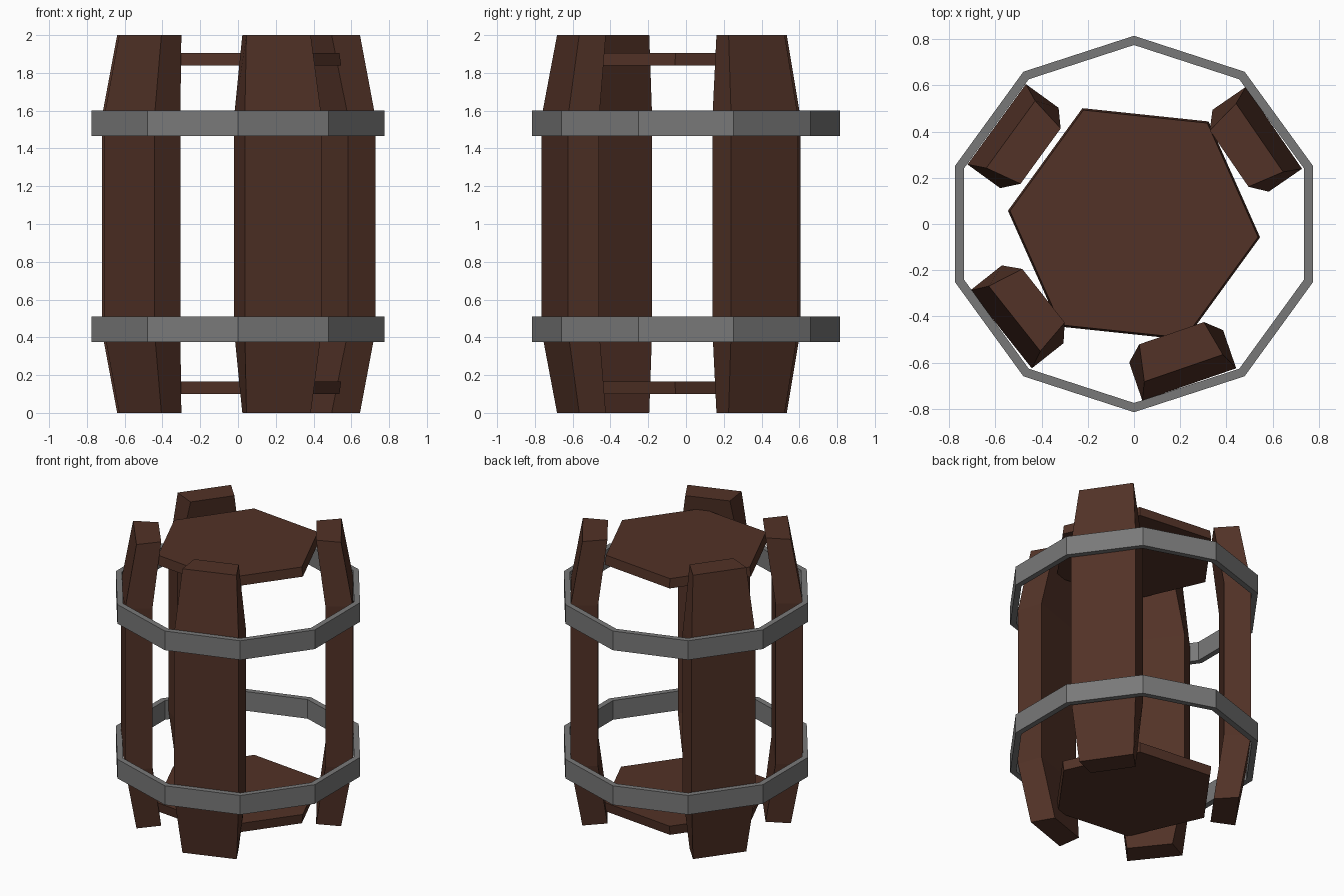
import bpy, bmesh, math

if "Cube" in bpy.data.objects:
    bpy.data.objects.remove(bpy.data.objects["Cube"])


def material(name, rgb):
    m = bpy.data.materials.new(name)
    m.diffuse_color = (*rgb, 1)
    m.use_nodes = True
    m.node_tree.nodes["Principled BSDF"].inputs["Base Color"].default_value = m.diffuse_color
    return m


WOOD = material("dark_wood", (0.084, 0.032, 0.020))
IRON = material("grey_iron", (0.19, 0.19, 0.19))


def build(name, rings, mat, closed=False):
    """Skin a list of equal-length rings; cap the ends unless closed."""
    bm = bmesh.new()
    vs = [[bm.verts.new(p) for p in ring] for ring in rings]
    n, count = len(vs[0]), len(vs)
    for i in range(count if closed else count - 1):
        a, b = vs[i], vs[(i + 1) % count]
        for j in range(n):
            k = (j + 1) % n
            bm.faces.new((a[j], a[k], b[k], b[j]))
    if not closed:
        bm.faces.new(vs[0][::-1])
        bm.faces.new(vs[-1])
    bmesh.ops.recalc_face_normals(bm, faces=bm.faces)
    me = bpy.data.meshes.new(name)
    bm.to_mesh(me)
    bm.free()
    me.materials.append(mat)
    ob = bpy.data.objects.new(name, me)
    bpy.context.collection.objects.link(ob)
    return ob


def polygon(radius, z, sides, start):
    angles = [math.radians(start + 360 * i / sides) for i in range(sides)]
    return [(radius * math.cos(a), radius * math.sin(a), z) for a in angles]


def stave_section(z, inner, outer, inner_half, outer_half):
    return [(inner, -inner_half, z), (outer, -outer_half, z),
            (outer, outer_half, z), (inner, inner_half, z)]


# Staves: straight in the middle, leaning in and narrowing at both ends
for i, angle in enumerate((34.5, 144, 218.4, 289)):
    end = (0.50, 0.66, 0.148, 0.18)
    mid = (0.56, 0.735, 0.215, 0.215)
    stave = build(f"stave_{i + 1}", [
        stave_section(0, *end), stave_section(0.435, *mid),
        stave_section(1.565, *mid), stave_section(2, *end)], WOOD)
    stave.rotation_euler.z = math.radians(angle)

# Hoops: ten-sided iron bands
for name, low, high in (("lower_hoop", 0.375, 0.51), ("upper_hoop", 1.465, 1.60)):
    build(name, [polygon(r, z, 10, 18) for r, z in
                 ((0.815, low), (0.815, high), (0.775, high), (0.775, low))],
          IRON, closed=True)

# Lids: six-sided boards, slightly smaller on the outside
build("bottom_lid", [polygon(0.54, 0.10, 6, -6), polygon(0.549, 0.165, 6, -6)], WOOD)
build("top_lid", [polygon(0.549, 1.84, 6, -6), polygon(0.54, 1.905, 6, -6)], WOOD)
